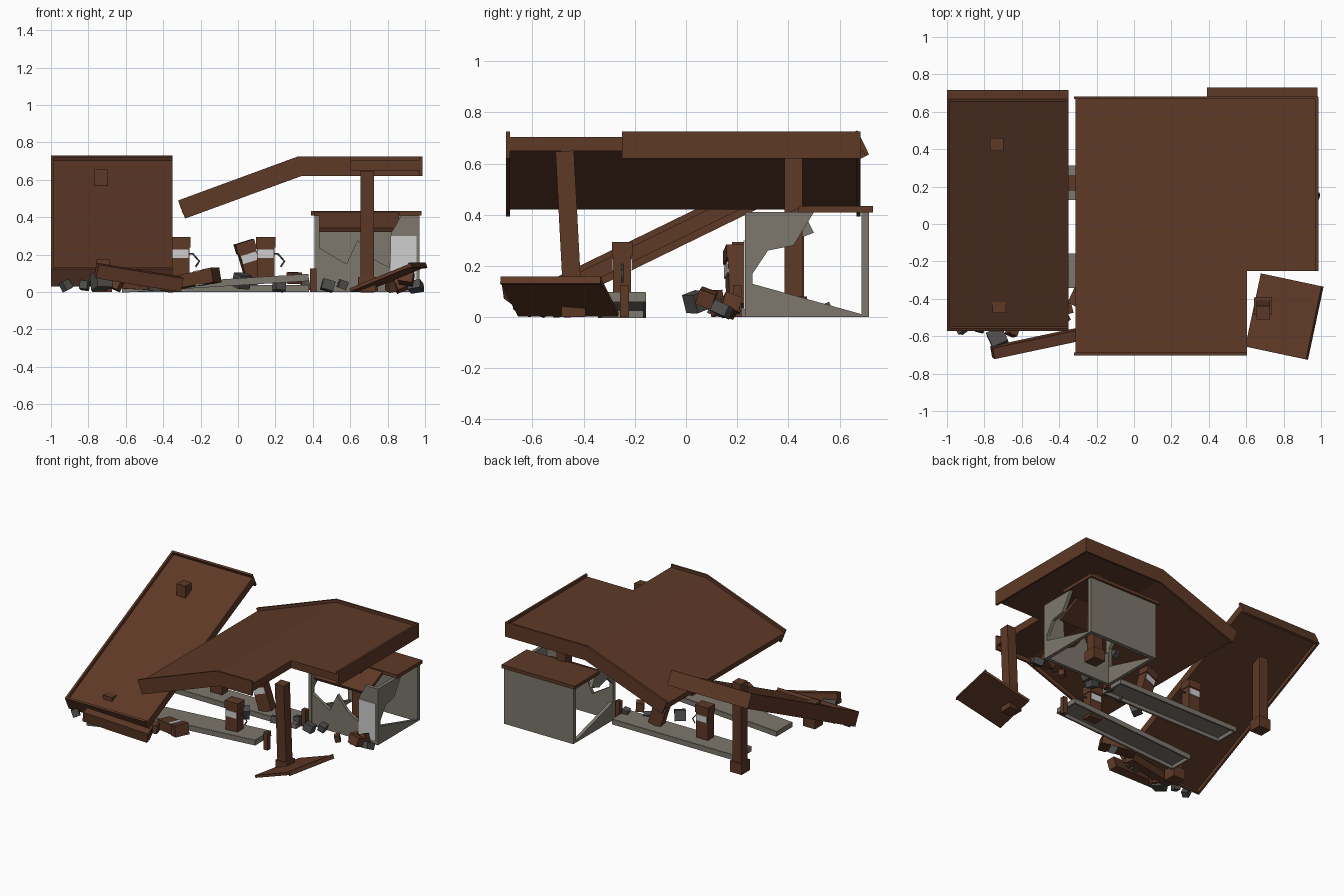
import bpy, bmesh, math, random
from mathutils import Matrix, Vector, Euler

if "Cube" in bpy.data.objects:
    bpy.data.objects.remove(bpy.data.objects["Cube"])

random.seed(4)

def material(name, rgb):
    m = bpy.data.materials.new(name)
    m.diffuse_color = (*rgb, 1)
    m.use_nodes = True
    m.node_tree.nodes["Principled BSDF"].inputs["Base Color"].default_value = m.diffuse_color
    return m

RUST = material("rust_brown", (0.112, 0.041, 0.020))
CONC = material("concrete_grey", (0.205, 0.186, 0.153))
WHITE = material("pale_panel", (0.62, 0.62, 0.62))
DARK = material("dark_grey", (0.075, 0.073, 0.070))

def finish(name, bm, mat):
    bmesh.ops.recalc_face_normals(bm, faces=bm.faces)
    me = bpy.data.meshes.new(name)
    bm.to_mesh(me)
    bm.free()
    me.materials.append(mat)
    ob = bpy.data.objects.new(name, me)
    bpy.context.collection.objects.link(ob)
    return ob

def frame(loc, rot=(0, 0, 0)):
    return Matrix.Translation(loc) @ Euler([math.radians(a) for a in rot]).to_matrix().to_4x4()

def box(name, size, loc, mat, rot=(0, 0, 0), base=Matrix()):
    bm = bmesh.new()
    bmesh.ops.create_cube(bm, size=1, matrix=base @ frame(loc, rot) @ Matrix.Diagonal((*size, 1)))
    return finish(name, bm, mat)

def prism(name, pts, axis, lo, hi, mat):
    """Extrude a 2D outline along x or y (outline is yz or xz)."""
    bm = bmesh.new()
    place = (lambda a, b, t: (t, a, b)) if axis == 'x' else (lambda a, b, t: (a, t, b))
    f = bm.faces.new([bm.verts.new(place(a, b, lo)) for a, b in pts])
    r = bmesh.ops.extrude_face_region(bm, geom=[f])
    d = Vector(place(0, 0, hi - lo))
    bmesh.ops.translate(bm, vec=d, verts=[v for v in r['geom'] if isinstance(v, bmesh.types.BMVert)])
    bmesh.ops.triangulate(bm, faces=[f for f in bm.faces if len(f.verts) > 4])
    return finish(name, bm, mat)

# Bent canopy: ceiling slab, edge fascias, missing front right corner
prism("canopy_slab", [(-0.313, 0.47), (0.323, 0.705), (0.605, 0.705), (0.605, 0.65),
                      (0.33, 0.65), (-0.295, 0.42)], 'y', -0.69, 0.67, RUST)
box("canopy_slab_right", (0.37, 0.92, 0.055), (0.79, 0.21, 0.6775), RUST)
for name, y, x1 in (("front", -0.703, 0.605), ("back", 0.667, 0.985)):
    prism("canopy_fascia_" + name, [(-0.32, 0.49), (0.32, 0.725), (x1, 0.725), (x1, 0.62),
                                    (0.338, 0.62), (-0.283, 0.393)], 'y', y, y + 0.015, RUST)
box("canopy_fascia_right", (0.015, 0.93, 0.105), (0.978, 0.215, 0.6725), RUST)

# Fallen canopy half, leaning from the ground up to the back
L = frame((-0.675, 0.072, 0.38), (26, 0, 0))
box("fallen_slab", (0.65, 1.37, 0.055), (0, 0, 0.003), RUST, base=L)
for name, y in (("front", -0.683), ("back", 0.683)):
    box("fallen_fascia_" + name, (0.65, 0.015, 0.105), (0, y, 0), RUST, base=L)
box("fallen_fascia_left", (0.015, 1.37, 0.105), (-0.3175, 0, 0), RUST, base=L)

# Broken corner lying against the front right post
C = frame((0.803, -0.495, 0.078), (0, -22, -12))
box("broken_corner", (0.36, 0.40, 0.018), (0, 0, 0), RUST, base=C)
box("broken_corner_edge", (0.012, 0.40, 0.03), (0.174, 0, 0), RUST, base=C)

# Canopy posts with foot blocks
for name, x, y, top, lean in (("front_right", 0.69, -0.44, 0.65, 3), ("back_right", 0.69, 0.42, 0.66, 0),
                              ("back_left", -0.733, 0.425, 0.655, 0), ("front_left", -0.72, -0.44, 0.175, 0)):
    box("post_" + name, (0.072, 0.072, top), (0, 0, top / 2), RUST, base=frame((x, y, 0), (lean, 0, 0)))
    box("post_foot_" + name, (0.095, 0.095, 0.08), (x, y, 0.04), RUST)

# Booth: whole back wall, broken side and front walls
box("booth_back_wall", (0.56, 0.03, 0.41), (0.69, 0.70, 0.205), CONC)
side = [(0.23, 0), (0.70, 0), (0.685, 0.012), (0.26, 0.13), (0.26, 0.17), (0.32, 0.26),
        (0.42, 0.28), (0.50, 0.41), (0.23, 0.41)]
prism("booth_right_wall", side, 'x', 0.945, 0.97, CONC)
left = [(0.23, 0), (0.70, 0), (0.685, 0.012), (0.26, 0.13), (0.26, 0.27), (0.32, 0.33),
        (0.42, 0.30), (0.50, 0.33), (0.46, 0.41), (0.23, 0.41)]
prism("booth_left_wall", left, 'x', 0.41, 0.435, CONC)
prism("booth_front_wall", [(0.41, 0), (0.97, 0), (0.97, 0.41), (0.87, 0.41), (0.845, 0.36), (0.82, 0.32),
                           (0.81, 0.13), (0.72, 0.18), (0.64, 0.28), (0.58, 0.15), (0.43, 0.24),
                           (0.43, 0.33), (0.41, 0.33)], 'y', 0.232, 0.256, CONC)
box("booth_door_panel", (0.14, 0.008, 0.27), (0.885, 0.229, 0.165), WHITE)
box("booth_roof", (0.59, 0.29, 0.025), (0.685, 0.585, 0.422), RUST)
prism("booth_roof_flap", [(0.45, 0.432), (0.45, 0.408), (0.27, 0.32), (0.26, 0.342)], 'x', 0.41, 0.86, RUST)

# Pump islands, hollow underneath
def island(name, base):
    box(name + "_top", (1.0, 0.18, 0.012), (0, 0, 0.032), CONC, base=base)
    for s in (-1, 1):
        box(name + "_long_side", (1.0, 0.012, 0.036), (0, s * 0.087, 0.018), CONC, base=base)
        box(name + "_end", (0.012, 0.18, 0.036), (s * 0.494, 0, 0.018), CONC, base=base)

island("front_island", frame((-0.12, -0.25, 0.028), (0, -3.6, 0)))
island("back_island", frame((-0.12, 0.22, 0)))
box("bollard", (0.034, 0.034, 0.125), (0.402, -0.24, 0.0625), RUST)
box("back_bollard", (0.034, 0.034, 0.125), (0.402, 0.2, 0.0625), RUST)

# Fuel pumps: body, wider head, pale display, bent hose
def pump(name, base, hose=True):
    box(name + "_body", (0.095, 0.07, 0.19), (0, 0, 0.095), RUST, base=base)
    box(name + "_head", (0.105, 0.08, 0.055), (0, 0, 0.212), RUST, base=base)
    for s in (-1, 1):
        box(name + "_display", (0.085, 0.006, 0.045), (0, s * 0.037, 0.15), WHITE, base=base)
    if hose:
        cu = bpy.data.curves.new(name + "_hose", 'CURVE')
        cu.dimensions = '3D'
        cu.bevel_depth = 0.005
        cu.bevel_resolution = 0
        sp = cu.splines.new('POLY')
        pts = [(0.045, 0, 0.15), (0.065, 0, 0.15), (0.10, 0, 0.11), (0.08, 0, 0.08)]
        sp.points.add(len(pts) - 1)
        for p, co in zip(sp.points, pts):
            p.co = (*(base @ Vector(co)), 1)
        cu.materials.append(DARK)
        bpy.context.collection.objects.link(bpy.data.objects.new(name + "_hose", cu))

pump("front_pump", frame((0.148, -0.25, 0.055)))
pump("back_pump", frame((-0.307, 0.22, 0.055)))
pump("leaning_pump", frame((0.10, 0.20, 0.04), (0, -17, 8)), False)
pump("toppled_pump", frame((-0.33, -0.38, 0.05), (80, 0, 65)), False)

# Torn fascia strips lying at the front left
box("torn_strip_front", (0.47, 0.06, 0.075), (-0.53, -0.64, 0.078), RUST, (10, 9, 12))
box("torn_strip_rear", (0.45, 0.06, 0.06), (-0.55, -0.50, 0.045), RUST, (0, 3, 14))

# Rubble: (x, y, z, size)
rubble = [(-0.92, -0.56, 0.035, 0.06), (-0.73, -0.61, 0.06, 0.085), (-0.65, -0.57, 0.04, 0.07),
          (-0.82, -0.55, 0.035, 0.055), (-0.45, -0.52, 0.04, 0.06), (-0.37, -0.5, 0.03, 0.05),
          (0.02, 0.04, 0.06, 0.07), (0.48, 0.14, 0.035, 0.07), (0.30, 0.10, 0.075, 0.075),
          (0.22, 0.12, 0.03, 0.055), (0.56, 0.18, 0.04, 0.055), (0.72, 0.12, 0.03, 0.05),
          (0.90, 0.08, 0.075, 0.085), (0.95, 0.14, 0.03, 0.065), (0.82, 0.17, 0.035, 0.06),
          (0.62, 0.55, 0.03, 0.05), (0.36, 0.18, 0.04, 0.06), (0.88, 0.17, 0.045, 0.08)]
for i, (x, y, z, s) in enumerate(rubble):
    size = [s * random.uniform(0.7, 1.1) for _ in range(3)]
    rot = [random.uniform(-25, 25), random.uniform(-25, 25), random.uniform(0, 90)]
    box("rubble_%d" % i, size, (x, y, z), RUST if i % 3 == 2 or i == 12 else DARK, rot)
